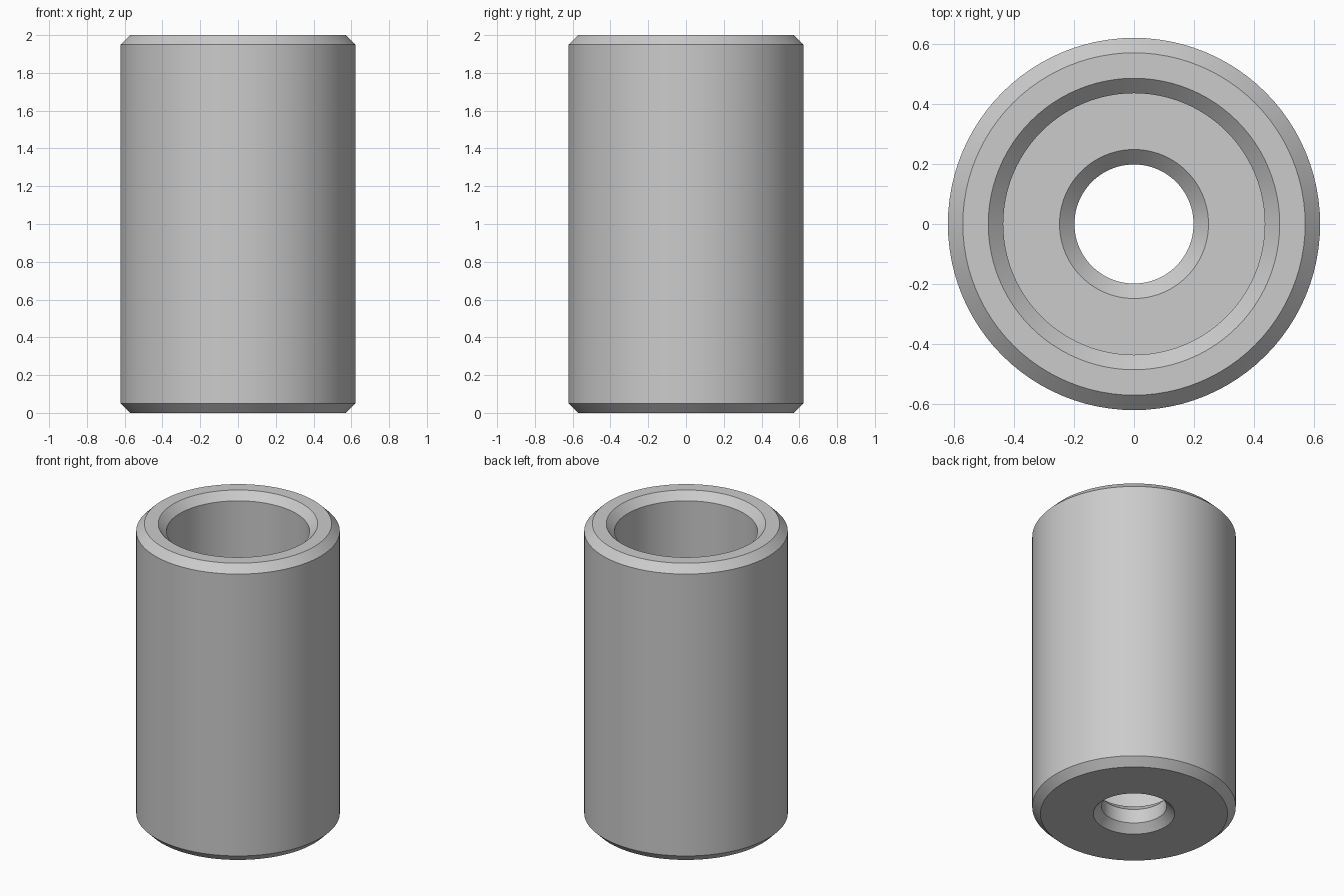
import bpy
import bmesh
import math

old = bpy.data.objects.get("Cube")
if old:
    bpy.data.objects.remove(old, do_unlink=True)

# Single light grey material
grey = bpy.data.materials.new("light grey")
grey.use_nodes = True
colour = (0.6, 0.6, 0.6, 1)
grey.diffuse_color = colour
grey.node_tree.nodes["Principled BSDF"].inputs["Base Color"].default_value = colour

# Main dimensions
SEGMENTS = 96
HEIGHT, OUTER, BORE, HOLE = 2.0, 0.622, 0.437, 0.199
FLOOR, CHAMFER = 0.195, 0.05

# Closed half section as (radius, height), walked up the outside and down the inside
profile = [
    (HOLE + CHAMFER, 0),
    (OUTER - CHAMFER, 0),
    (OUTER, CHAMFER),
    (OUTER, HEIGHT - CHAMFER),
    (OUTER - CHAMFER, HEIGHT),
    (BORE + CHAMFER, HEIGHT),
    (BORE, HEIGHT - CHAMFER),
    (BORE, FLOOR),
    (HOLE + CHAMFER, FLOOR),
    (HOLE, FLOOR - CHAMFER),
    (HOLE, CHAMFER),
]

# Revolve the section into the counterbored sleeve
bm = bmesh.new()
verts = [bm.verts.new((r, 0, z)) for r, z in profile]
edges = [bm.edges.new((a, b)) for a, b in zip(verts, verts[1:] + verts[:1])]
bmesh.ops.spin(bm, geom=verts + edges, cent=(0, 0, 0), axis=(0, 0, 1),
               angle=math.tau, steps=SEGMENTS, use_merge=True)
bmesh.ops.remove_doubles(bm, verts=bm.verts[:], dist=0.0001)
bmesh.ops.recalc_face_normals(bm, faces=bm.faces[:])
mesh = bpy.data.meshes.new("sleeve")
bm.to_mesh(mesh)
bm.free()
mesh.materials.append(grey)

sleeve = bpy.data.objects.new("sleeve", mesh)
bpy.context.collection.objects.link(sleeve)

# Smooth round walls, crisp chamfer edges
bpy.ops.object.select_all(action="DESELECT")
sleeve.select_set(True)
bpy.context.view_layer.objects.active = sleeve
bpy.ops.object.shade_smooth_by_angle(angle=math.radians(30))
